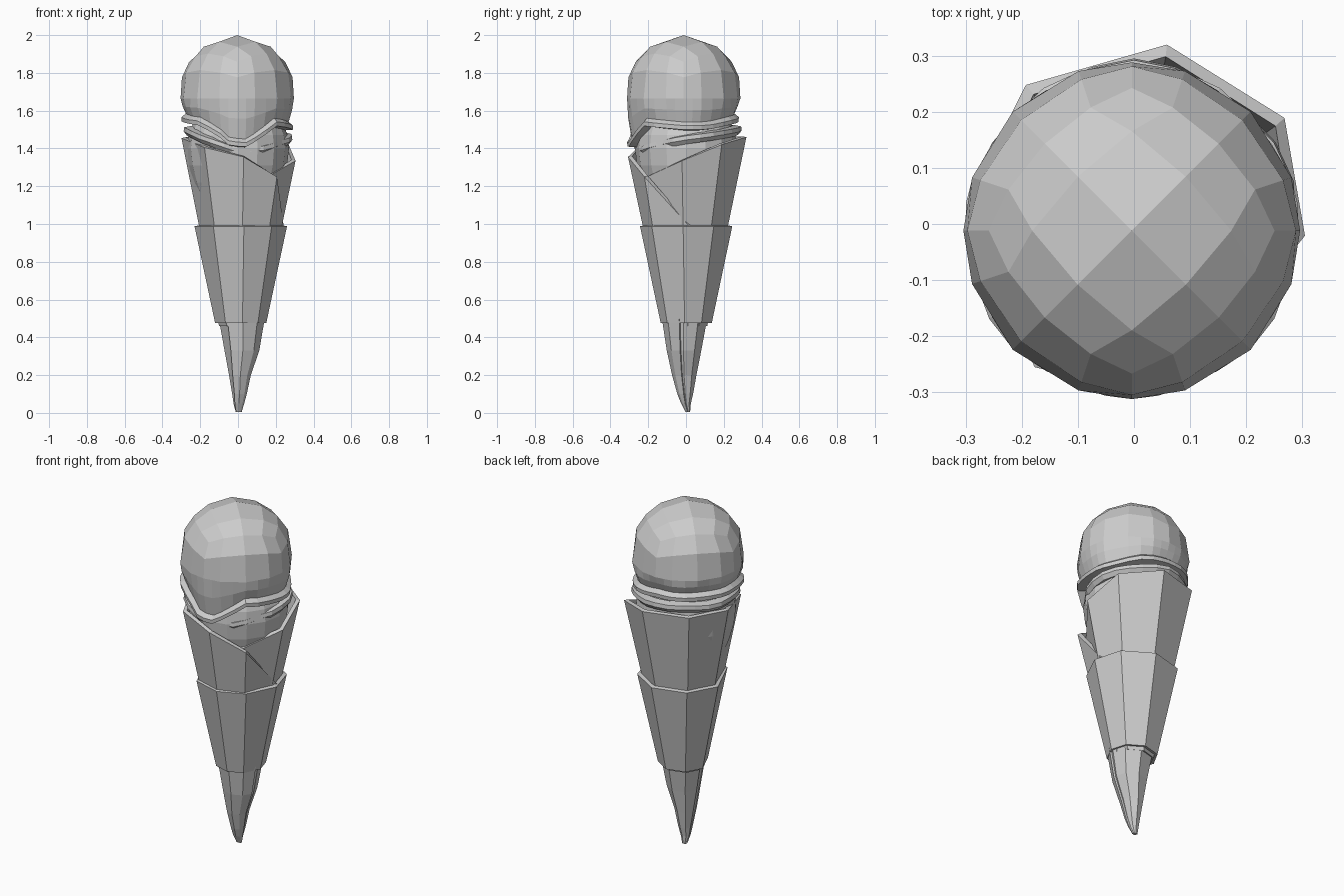
import bpy, bmesh, math
from math import sin, cos, radians, tau
from mathutils import Vector

if "Cube" in bpy.data.objects:
    bpy.data.objects.remove(bpy.data.objects["Cube"])


def add_mesh(name, verts, faces):
    me = bpy.data.meshes.new(name)
    me.from_pydata(verts, [], faces)
    ob = bpy.data.objects.new(name, me)
    bpy.context.collection.objects.link(ob)
    return ob


def loft(name, rings, cap_start=False, cap_end=False):
    """Skin closed rings of equal length, listed bottom to top."""
    n = len(rings[0])
    verts = [p for r in rings for p in r]
    faces = [(k * n + i, k * n + (i + 1) % n, (k + 1) * n + (i + 1) % n, (k + 1) * n + i)
             for k in range(len(rings) - 1) for i in range(n)]
    if cap_start:
        faces.append(tuple(reversed(range(n))))
    if cap_end:
        faces.append(tuple(range(len(verts) - n, len(verts))))
    return add_mesh(name, verts, faces)


def solidify(ob, t):
    m = ob.modifiers.new("thickness", "SOLIDIFY")
    m.thickness, m.offset = t, -1


def lerp_table(table, a):
    """Periodic linear lookup of (angle, value) pairs, angle in degrees."""
    a %= 360
    t = [(table[-1][0] - 360, table[-1][1])] + table + [(table[0][0] + 360, table[0][1])]
    for (a0, v0), (a1, v1) in zip(t, t[1:]):
        if a0 <= a <= a1:
            return v0 + (v1 - v0) * (a - a0) / (a1 - a0)


SIDES = [-4, 36, 81, 129, 173, 234, 274, 312]


def polar(a, rx, ry, cx, cy, z):
    return (cx + rx * cos(radians(a)), cy + ry * sin(radians(a)), z)


# Rolled wafer: sheet wrapped round the cone, (angle, rim height, radius factor)
columns = [(-60, 1.24, .95), (-4, 1.335, 1.0), (36, 1.42, 1.02), (81, 1.46, 1.0), (129, 1.46, .985),
           (173, 1.455, .96), (234, 1.405, 1.01), (274, 1.355, 1.02), (312, 1.25, 1.06), (365, .985, 1.05)]
verts, faces = [], []
for i, (a, top, f) in enumerate(columns):
    for z in (.46, top):
        r = (.225 + .21 * (z - .99)) * f
        verts.append(polar(a, r, r, .008, 0, z))
    if i:
        faces.append((2 * i - 2, 2 * i, 2 * i + 1, 2 * i - 1))
solidify(add_mesh("rolled_wafer", verts, faces), .022)

# Paper sleeve round the middle
sleeve = loft("paper_sleeve", [[polar(a, r, r, .014, .002, z) for a in SIDES]
                               for z, r in ((.475, .136), (.988, .246))])
solidify(sleeve, .022)

# Bent tip, ring = (z, xmin, xmax, ymin, ymax)
TIP = [(.004, -.012, .014, .004, .022), (.05, -.024, .028, -.02, .026), (.1, -.031, .042, -.04, .038),
       (.2, -.048, .064, -.068, .056), (.33, -.072, .11, -.096, .082), (.5, -.103, .14, -.122, .114)]


def tip_rings(angles, grow):
    return [[polar(a, (x1 - x0) / 2 + grow, (y1 - y0) / 2 + grow, (x0 + x1) / 2, (y0 + y1) / 2, z)
             for a in angles] for z, x0, x1, y0, y1 in TIP]


loft("cone_tip", tip_rings(SIDES, 0), True, True)

# Overlapping wafer edge on the tip
strip = [r for r in tip_rings([234, 274, 312, 345], .006)]
flap = add_mesh("tip_overlap", [p for r in strip for p in r],
                [(k * 4 + i, k * 4 + i + 1, k * 4 + i + 5, k * 4 + i + 4)
                 for k in range(5) for i in range(3)])
solidify(flap, .01)

# Lower scoop sitting in the wafer
loft("lower_scoop", [[polar(360 * i / 16, r, r, 0, 0, z) for i in range(16)]
                     for z, r in ((1.1, .19), (1.22, .235), (1.31, .26), (1.4, .27),
                                  (1.47, .262), (1.58, .22))], True, True)

# Ruffled fold between the scoops
FOLD = [(0, 1.445), (40, 1.47), (90, 1.495), (150, 1.49), (185, 1.49), (215, 1.465),
        (240, 1.43), (270, 1.38), (300, 1.39), (330, 1.42)]
rings = []
for dr, dz in ((.235, -.02), (.27, -.022), (.288, .0), (.285, .022), (.245, .03)):
    ring = []
    for i in range(24):
        a = i * 15
        r = dr + .007 * sin(5 * radians(a)) - (.022 if 255 < a < 345 else 0)
        ring.append(polar(a, r, r, 0, 0, lerp_table(FOLD, a) + dz))
    rings.append(ring)
loft("ruffled_fold", rings)

# Upper scoop: spherified cube for the dome, equator pulled down into a wavy skirt
LIP = [(0, 1.495), (25, 1.495), (60, 1.525), (90, 1.54), (135, 1.54), (180, 1.54), (225, 1.52),
       (248, 1.47), (262, 1.41), (280, 1.405), (295, 1.45), (315, 1.515), (337, 1.505)]
CX, CY, CZ = -.004, -.012, 1.665
bm = bmesh.new()
bmesh.ops.create_cube(bm, size=2)
bmesh.ops.subdivide_edges(bm, edges=bm.edges[:], cuts=3, use_grid_fill=True)
bmesh.ops.delete(bm, geom=[v for v in bm.verts if v.co.z < -.01], context="VERTS")
for v in bm.verts:
    d = v.co.normalized()
    x, y = (d.x - d.y) * math.sqrt(.5), (d.x + d.y) * math.sqrt(.5)
    k = 1 + .16 * d.z * (1 - d.z)
    v.co = Vector((CX + .3 * k * x, CY + .3 * k * y, CZ + .335 * d.z))
edge = [e for e in bm.edges if e.is_boundary]
bmesh.ops.subdivide_edges(bm, edges=edge, cuts=1)
edge = [e for e in bm.edges if e.is_boundary]
# (radius, share of drop, height above lip)
for r, t, dz in ((.29, .5, .045), (.272, 1, .045), (.296, 1, .026), (.294, 1, .004), (.24, 1, 0)):
    new = bmesh.ops.extrude_edge_only(bm, edges=edge)["geom"]
    for v in (g for g in new if isinstance(g, bmesh.types.BMVert)):
        a = math.atan2(v.co.y - CY, v.co.x - CX)
        lip = lerp_table(LIP, math.degrees(a)) + dz
        rr = r + .004 * sin(7 * a)
        v.co = Vector((CX + rr * cos(a), CY + rr * sin(a), CZ + (lip - CZ) * t))
    edge = [g for g in new if isinstance(g, bmesh.types.BMEdge)]
bmesh.ops.recalc_face_normals(bm, faces=bm.faces[:])
scoop = add_mesh("upper_scoop", [], [])
bm.to_mesh(scoop.data)
bm.free()
